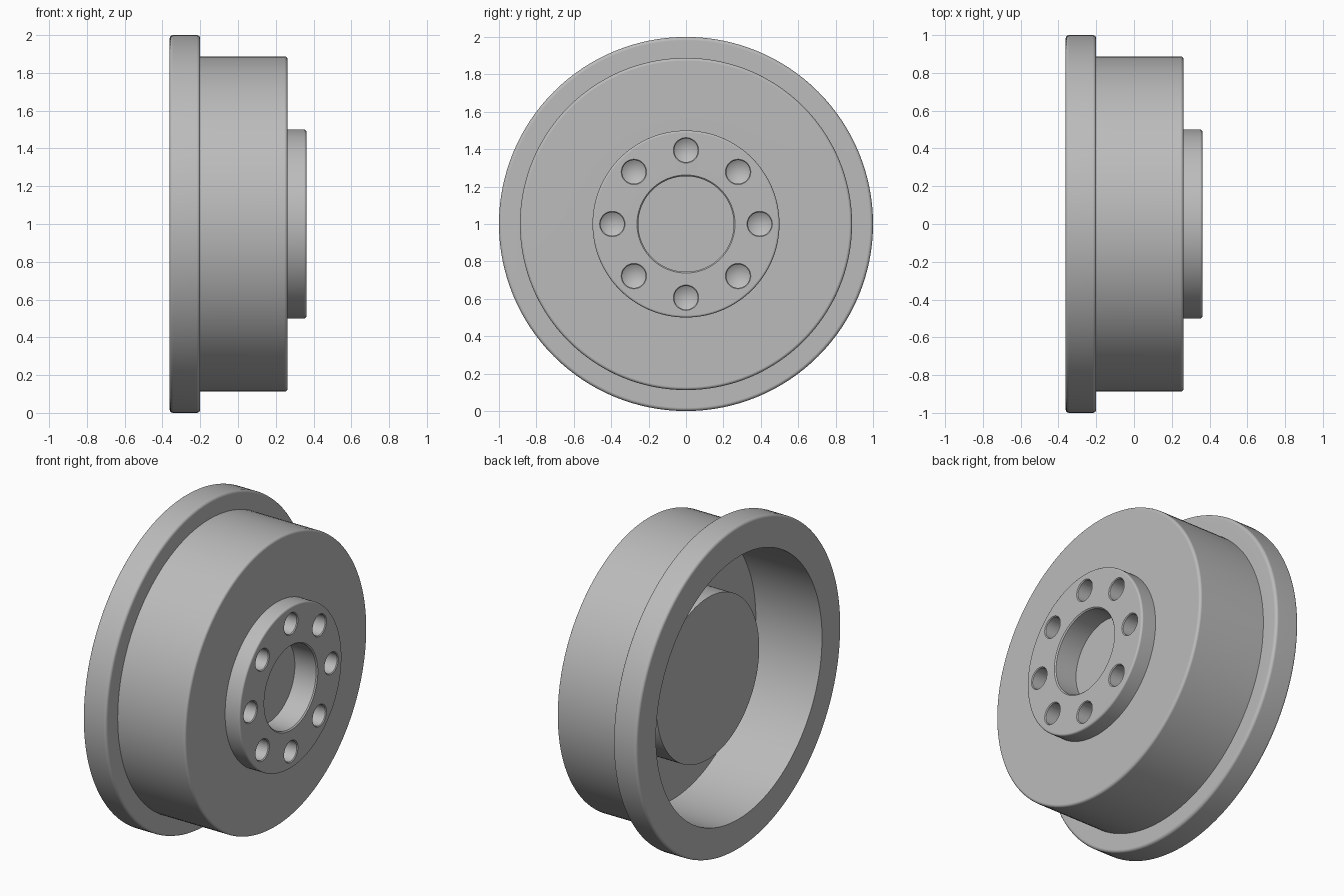
import bpy, bmesh, math
from mathutils import Matrix, Vector

cube = bpy.data.objects.get("Cube")
if cube:
    bpy.data.objects.remove(cube, do_unlink=True)

steel = bpy.data.materials.new("grey_steel")
steel.use_nodes = True
colour = (0.5, 0.5, 0.5, 1)
steel.diffuse_color = colour
steel.node_tree.nodes["Principled BSDF"].inputs["Base Color"].default_value = colour


def rounded(points, steps=4):
    """Round the corners of an (x, radius, fillet) profile."""
    out = []
    for i, (x, r, f) in enumerate(points):
        p = Vector((x, r))
        if not f:
            out.append(p)
            continue
        a = (Vector(points[i - 1][:2]) - p).normalized() * f
        b = (Vector(points[i + 1][:2]) - p).normalized() * f
        for k in range(steps + 1):
            t = math.pi / 2 * k / steps
            out.append(p + a * (1 - math.sin(t)) + b * (1 - math.cos(t)))
    return out


def lathe(name, profile, segments):
    """Turn a profile around the x axis into a closed solid."""
    bm = bmesh.new()
    verts = [bm.verts.new((p.x, 0, p.y)) for p in profile]
    edges = [bm.edges.new(pair) for pair in zip(verts, verts[1:])]
    bmesh.ops.spin(bm, geom=verts + edges, axis=(1, 0, 0), cent=(0, 0, 0),
                   angle=math.tau, steps=segments)
    bmesh.ops.remove_doubles(bm, verts=bm.verts, dist=0.0001)
    bmesh.ops.recalc_face_normals(bm, faces=bm.faces)
    mesh = bpy.data.meshes.new(name)
    bm.to_mesh(mesh)
    bm.free()
    obj = bpy.data.objects.new(name, mesh)
    bpy.context.collection.objects.link(obj)
    return obj


# Wheel: bore, raised hub, drum, flange, hollow back and inner boss
wheel = lathe("flanged_wheel", rounded([
    (0.21, 0, 0), (0.21, 0.255, 0),
    (0.355, 0.255, 0), (0.362, 0.262, 0),
    (0.362, 0.5, 0.012), (0.262, 0.5, 0),
    (0.262, 0.888, 0.016), (-0.2, 0.888, 0),
    (-0.2, 1, 0.018), (-0.362, 1, 0.018),
    (-0.362, 0.81, 0), (0.09, 0.81, 0),
    (0.09, 0.5, 0), (-0.15, 0.5, 0), (-0.15, 0, 0)]), 128)
wheel.data.materials.append(steel)
wheel.location.z = 1

# Ring of eight drilled holes with cone-shaped bottoms
drill = lathe("hole_cutter", rounded([
    (0.42, 0, 0), (0.42, 0.068, 0), (0.362, 0.068, 0),
    (0.357, 0.063, 0), (0.16, 0.063, 0), (0.12, 0, 0)]), 32)
bm = bmesh.new()
for i in range(8):
    start = len(bm.verts)
    bm.from_mesh(drill.data)
    bm.verts.ensure_lookup_table()
    place = Matrix.Rotation(i * math.tau / 8, 4, 'X') @ Matrix.Translation((0, 0, 0.394))
    bmesh.ops.transform(bm, matrix=place, verts=bm.verts[start:])
bm.to_mesh(drill.data)
bm.free()
drill.location.z = 1
drill.hide_render = True

bpy.context.view_layer.objects.active = wheel
wheel.select_set(True)
cut = wheel.modifiers.new("holes", 'BOOLEAN')
cut.operation = 'DIFFERENCE'
cut.solver = 'EXACT'
cut.object = drill
bpy.ops.object.modifier_apply(modifier=cut.name)
bpy.data.objects.remove(drill, do_unlink=True)

# Smooth curved walls, flat faces and crisp edges
bpy.ops.object.shade_smooth_by_angle(angle=math.radians(32))
normals = wheel.modifiers.new("face_normals", 'WEIGHTED_NORMAL')
normals.keep_sharp = True
